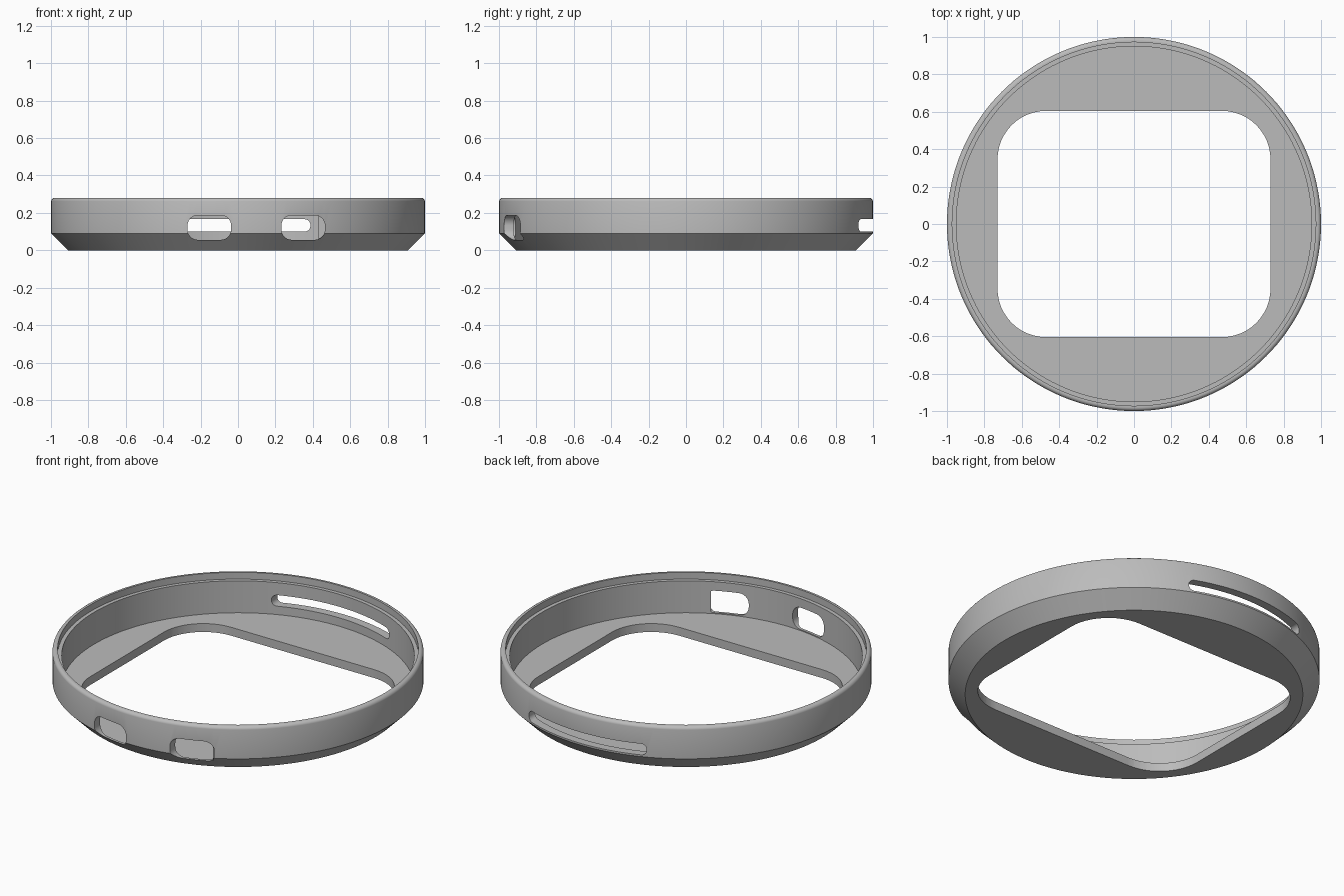
import bpy, bmesh, math
from mathutils import Matrix

if "Cube" in bpy.data.objects:
    bpy.data.objects.remove(bpy.data.objects["Cube"])

SEG = 144
grey = bpy.data.materials.new("grey plastic")
grey.diffuse_color = (0.5, 0.5, 0.5, 1)
grey.use_nodes = True
grey.node_tree.nodes["Principled BSDF"].inputs["Base Color"].default_value = grey.diffuse_color


def make_object(name, bm):
    bmesh.ops.recalc_face_normals(bm, faces=bm.faces)
    mesh = bpy.data.meshes.new(name)
    bm.to_mesh(mesh)
    bm.free()
    mesh.materials.append(grey)
    obj = bpy.data.objects.new(name, mesh)
    bpy.context.collection.objects.link(obj)
    return obj


def rounded_prism(name, width, height, radius, depth, matrix):
    """Rounded rectangle in local XY, extruded from local z = 0 to depth."""
    bm = bmesh.new()
    steps = 12
    verts = []
    for q, (sx, sy) in enumerate([(1, 1), (-1, 1), (-1, -1), (1, -1)]):
        for i in range(steps + 1):
            a = math.pi / 2 * (q + i / steps)
            verts.append(bm.verts.new((sx * (width / 2 - radius) + radius * math.cos(a),
                                       sy * (height / 2 - radius) + radius * math.sin(a), 0)))
    face = bm.faces.new(verts)
    ext = bmesh.ops.extrude_face_region(bm, geom=[face])
    top = [v for v in ext["geom"] if isinstance(v, bmesh.types.BMVert)]
    bmesh.ops.translate(bm, verts=top, vec=(0, 0, depth))
    bmesh.ops.transform(bm, matrix=matrix, verts=bm.verts)
    return make_object(name, bm)


def wall_slot(name, x0, x1, z0, z1, radius, y_start, depth):
    """Slot cutter running along -y from y_start."""
    m = (Matrix.Translation(((x0 + x1) / 2, y_start, (z0 + z1) / 2))
         @ Matrix.Rotation(math.pi / 2, 4, 'X'))
    return rounded_prism(name, x1 - x0, z1 - z0, radius, depth, m)


# Case ring: chamfered base, rounded rim, stepped inner ledge and solid floor
profile = [(0, 0), (0.91, 0), (1, 0.09), (1, 0.262), (0.998, 0.269), (0.993, 0.275),
           (0.987, 0.279), (0.98, 0.28), (0.972, 0.28), (0.972, 0.24),
           (0.95, 0.24), (0.95, 0.05), (0, 0.05)]
bm = bmesh.new()
rings = []
for r, z in profile:
    if r == 0:
        rings.append([bm.verts.new((0, 0, z))] * SEG)
    else:
        rings.append([bm.verts.new((r * math.cos(2 * math.pi * i / SEG),
                                    r * math.sin(2 * math.pi * i / SEG), z))
                      for i in range(SEG)])
for a, b in zip(rings, rings[1:]):
    for i in range(SEG):
        j = (i + 1) % SEG
        bm.faces.new(dict.fromkeys((a[i], a[j], b[j], b[i])))
case = make_object("case_ring", bm)

# Floor opening, two front ports (the right one is partly blind) and the rear slot
cutters = [
    rounded_prism("floor_opening_cutter", 1.46, 1.21, 0.26, 0.3,
                  Matrix.Translation((0, 0, -0.1))),
    wall_slot("left_port_cutter", -0.27, -0.037, 0.056, 0.187, 0.055, -0.847, 0.3),
    wall_slot("right_port_cutter", 0.232, 0.465, 0.056, 0.187, 0.055, -0.847, 0.3),
    wall_slot("rear_slot_cutter", -0.387, 0.387, 0.1, 0.166, 0.03, 1.1, 0.3),
]
for c in cutters:
    c.hide_render = True
    mod = case.modifiers.new(c.name, 'BOOLEAN')
    mod.operation = 'DIFFERENCE'
    mod.solver = 'EXACT'
    mod.object = c

# Bake the cuts, remove the cutters and shade
bpy.context.view_layer.update()
final = bpy.data.meshes.new_from_object(
    case.evaluated_get(bpy.context.evaluated_depsgraph_get()))
case.modifiers.clear()
case.data = final
for c in cutters:
    bpy.data.objects.remove(c)
bpy.context.view_layer.objects.active = case
case.select_set(True)
bpy.ops.object.shade_smooth_by_angle(angle=math.radians(30))
